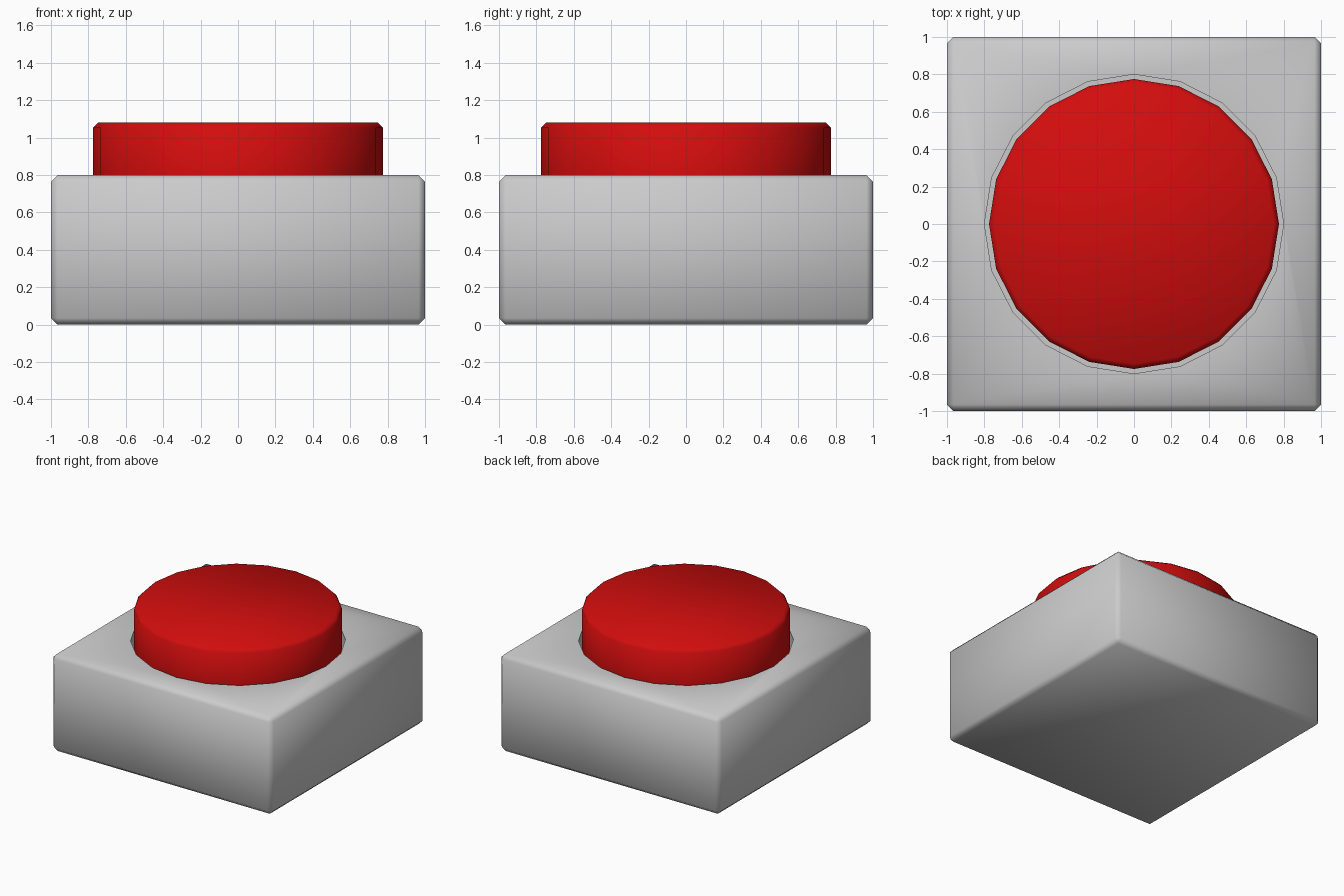
import bpy
from math import radians

if "Cube" in bpy.data.objects:
    bpy.data.objects.remove(bpy.data.objects["Cube"])

SIDES = 20


def apply_bevel(obj, width):
    mod = obj.modifiers.new("chamfer", 'BEVEL')
    mod.width = width
    mod.segments = 1
    mod.limit_method = 'ANGLE'
    mod.angle_limit = radians(40)
    bpy.context.view_layer.objects.active = obj
    bpy.ops.object.modifier_apply(modifier=mod.name)


def cylinder(name, radius, bottom, top):
    bpy.ops.mesh.primitive_cylinder_add(vertices=SIDES, radius=radius, depth=top - bottom,
                                        location=(0, 0, (bottom + top) / 2))
    obj = bpy.context.object
    obj.name = name
    return obj


def smooth(obj):
    bpy.ops.object.select_all(action='DESELECT')
    obj.select_set(True)
    bpy.context.view_layer.objects.active = obj
    bpy.ops.object.shade_smooth_by_angle(angle=radians(60))


# Chamfered square housing
bpy.ops.mesh.primitive_cube_add(size=1, location=(0, 0, 0.4))
housing = bpy.context.object
housing.name = "housing"
housing.scale = (2, 2, 0.8)
bpy.ops.object.transform_apply(location=False, rotation=False, scale=True)
apply_bevel(housing, 0.035)

# Round recess the button slides into
cutter = cylinder("recess_cutter", 0.8, 0.5, 1.2)
cutter.hide_render = True
cut = housing.modifiers.new("recess", 'BOOLEAN')
cut.operation = 'DIFFERENCE'
cut.object = cutter
bpy.context.view_layer.objects.active = housing
bpy.ops.object.modifier_apply(modifier=cut.name)
bpy.data.objects.remove(cutter)
smooth(housing)

# Red push button
button = cylinder("push_button", 0.775, 0.5, 1.08)
apply_bevel(button, 0.027)
smooth(button)
red = bpy.data.materials.new("red")
red.diffuse_color = (0.65, 0.004, 0.004, 1)
red.use_nodes = True
red.node_tree.nodes["Principled BSDF"].inputs["Base Color"].default_value = red.diffuse_color
button.data.materials.append(red)
